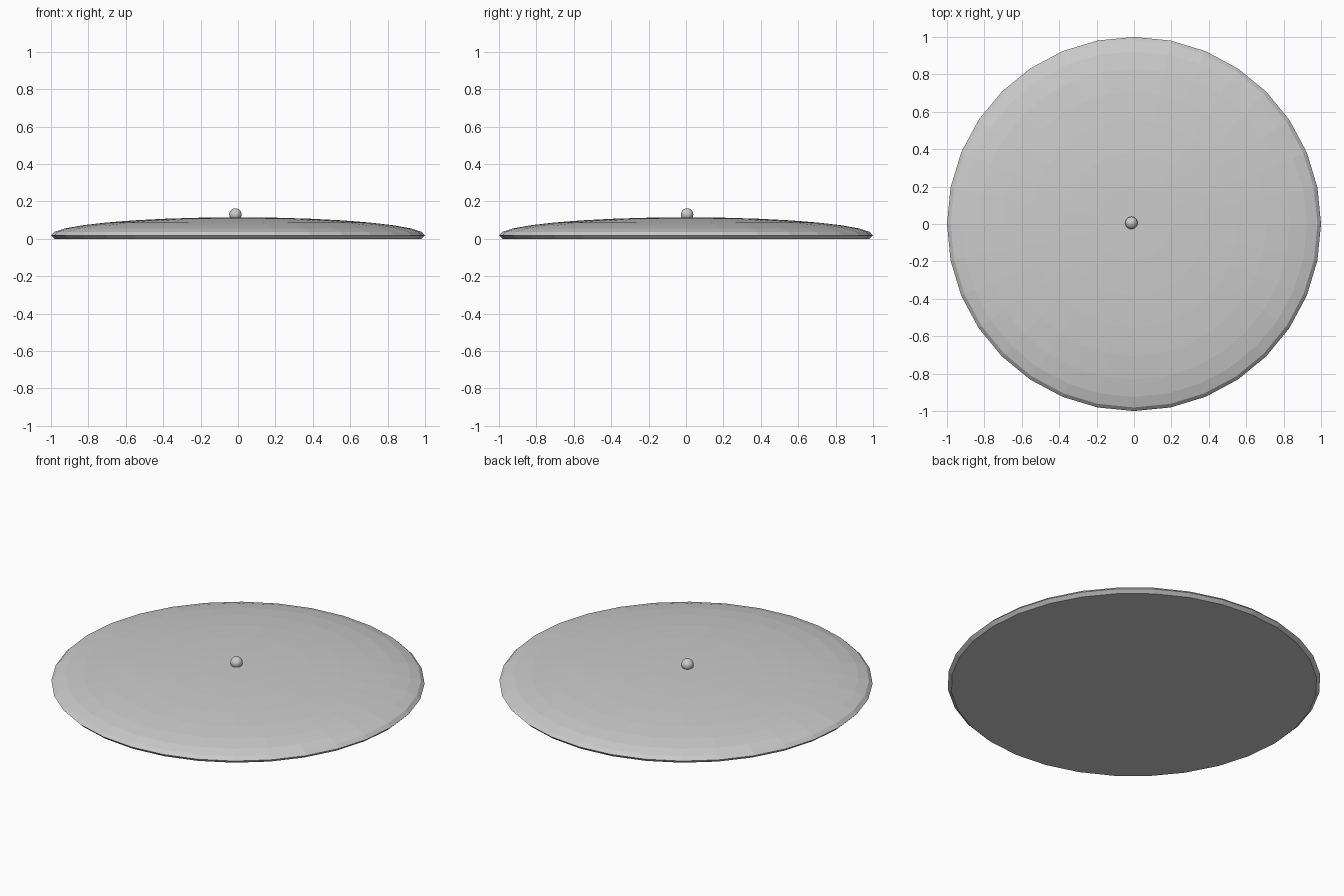
import bpy, bmesh, math

if "Cube" in bpy.data.objects:
    bpy.data.objects.remove(bpy.data.objects["Cube"])

def sphere_part(name, segments, rings, scale, loc, cut_z=None):
    """Scaled UV sphere, optionally sliced flat below cut_z (local, unscaled)."""
    bm = bmesh.new()
    bmesh.ops.create_uvsphere(bm, u_segments=segments, v_segments=rings, radius=1)
    if cut_z is not None:
        low = [v for v in bm.verts if v.co.z < cut_z - 1e-3]
        bmesh.ops.delete(bm, geom=low, context='VERTS')
        bmesh.ops.holes_fill(bm, edges=[e for e in bm.edges if e.is_boundary], sides=0)
    bmesh.ops.scale(bm, vec=scale, verts=bm.verts)
    bmesh.ops.recalc_face_normals(bm, faces=bm.faces)
    mesh = bpy.data.meshes.new(name)
    bm.to_mesh(mesh)
    bm.free()
    obj = bpy.data.objects.new(name, mesh)
    obj.location = loc
    bpy.context.collection.objects.link(obj)
    return obj

# Shallow domed lid, cut one ring below its widest point
cut = -math.sin(math.pi / 16)
height = 0.096
sphere_part("domed_lid", 32, 16, (1, 1, height), (0, 0, -cut * height), cut)

# Small round knob, slightly off centre
knob = sphere_part("knob", 32, 16, (0.033, 0.033, 0.033), (-0.014, 0.006, 0.13))
knob.data.polygons.foreach_set("use_smooth", [True] * len(knob.data.polygons))
